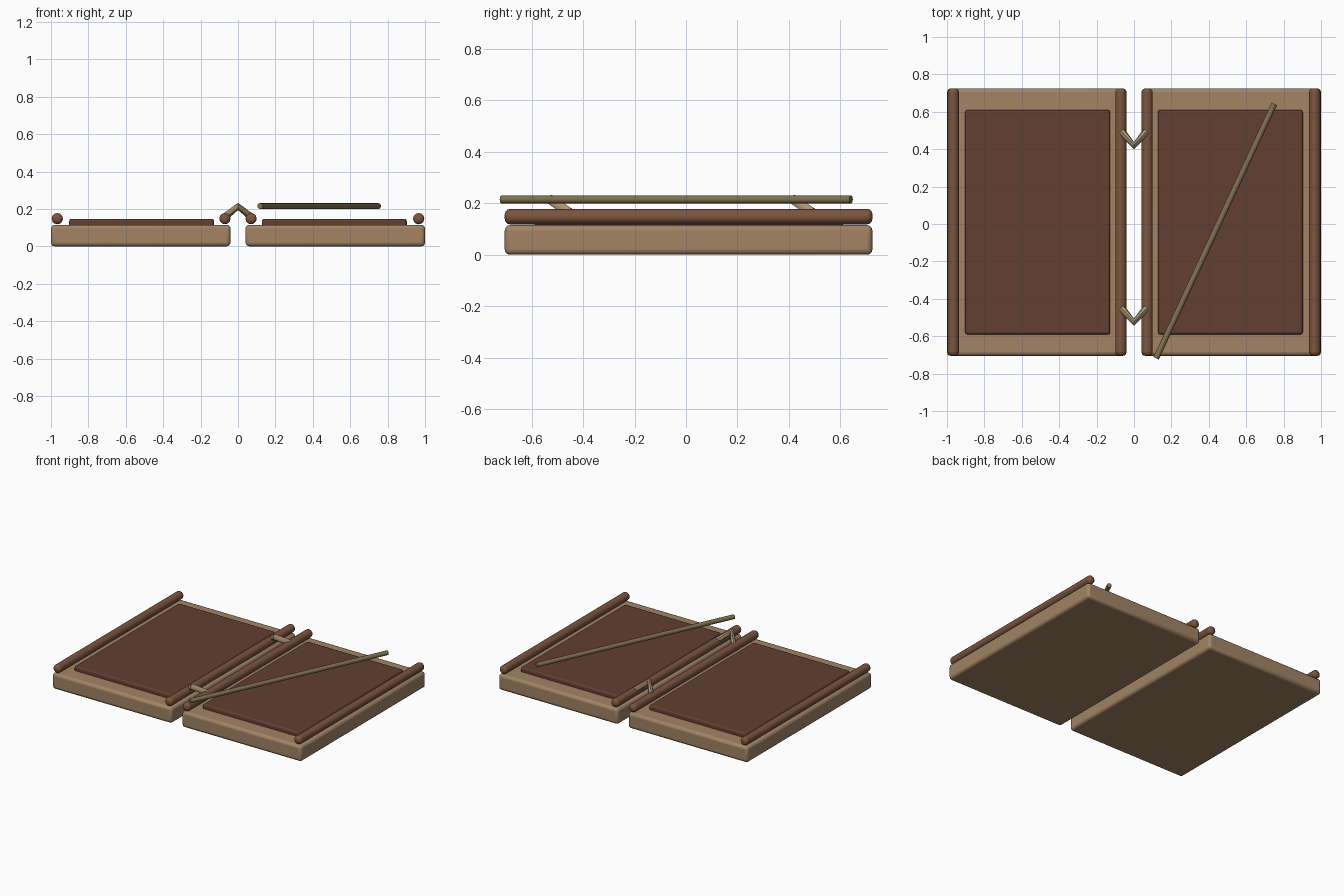
import bpy
import math
from mathutils import Vector

cube = bpy.data.objects.get("Cube")
if cube:
    bpy.data.objects.remove(cube, do_unlink=True)


def material(name, color):
    mat = bpy.data.materials.new(name)
    mat.use_nodes = True
    mat.diffuse_color = (*color, 1)
    mat.node_tree.nodes["Principled BSDF"].inputs["Base Color"].default_value = (*color, 1)
    return mat


wood = material("light wood", (0.36, 0.23, 0.13))
rail_wood = material("dark wood", (0.2, 0.09, 0.05))
wax = material("wax", (0.12, 0.05, 0.03))
brass = material("dull brass", (0.21, 0.16, 0.08))
hinge_metal = material("pale metal", (0.42, 0.31, 0.18))


def finish(obj, name, mat, bevel=0, segments=3):
    obj.name = name
    obj.data.materials.append(mat)
    bpy.ops.object.shade_smooth_by_angle(angle=math.radians(40))
    if bevel:
        mod = obj.modifiers.new("rounded edges", 'BEVEL')
        mod.width = bevel
        mod.segments = segments
        mod.limit_method = 'ANGLE'
        mod.angle_limit = math.radians(50)
    return obj


def box(name, center, size, mat, bevel):
    bpy.ops.mesh.primitive_cube_add(size=1, location=center)
    obj = bpy.context.object
    obj.scale = size
    bpy.ops.object.transform_apply(location=False, rotation=False, scale=True)
    return finish(obj, name, mat, bevel)


def rod(name, start, end, radius, mat, sides=12, bevel=0):
    a, b = Vector(start), Vector(end)
    bpy.ops.mesh.primitive_cylinder_add(vertices=sides, radius=radius,
                                        depth=(b - a).length, location=(a + b) / 2)
    obj = bpy.context.object
    obj.rotation_euler = (b - a).to_track_quat('Z', 'Y').to_euler()
    return finish(obj, name, mat, bevel)


def bent_rod(name, points, radius, mat):
    curve = bpy.data.curves.new(name, 'CURVE')
    curve.dimensions = '3D'
    curve.bevel_depth = radius
    curve.bevel_resolution = 2
    curve.use_fill_caps = True
    spline = curve.splines.new('POLY')
    spline.points.add(len(points) - 1)
    for p, co in zip(spline.points, points):
        p.co = (*co, 1)
    obj = bpy.data.objects.new(name, curve)
    bpy.context.collection.objects.link(obj)
    bpy.ops.object.select_all(action='DESELECT')
    obj.select_set(True)
    bpy.context.view_layer.objects.active = obj
    bpy.ops.object.convert(target='MESH')
    return finish(bpy.context.object, name, mat)


# Two mirrored leaves, each with a wax field and two edge rails
front, back = -0.705, 0.725
mid = (front + back) / 2
for side, s in (("right", -1), ("left", 1)):
    box(f"{side}_board", (s * 0.52, mid, 0.0575), (0.96, back - front, 0.115), wood, 0.02)
    box(f"{side}_wax", (s * 0.515, mid, 0.125), (0.775, 1.2, 0.044), wax, 0.012)
    for place, x in (("inner", 0.07), ("outer", 0.966)):
        rod(f"{side}_{place}_rail", (s * x, front, 0.148), (s * x, back, 0.148),
            0.03, rail_wood, bevel=0.02)

# Bent hinge loops joining the leaves
for label, y in (("front", -0.525), ("back", 0.42)):
    bent_rod(f"{label}_hinge",
             [(-0.064, y + 0.072, 0.163), (0, y, 0.213), (0.064, y + 0.072, 0.163)],
             0.02, hinge_metal)

# Stylus lying across the left leaf
rod("stylus", (0.118, -0.718, 0.215), (0.75, 0.642, 0.215), 0.016, brass)
